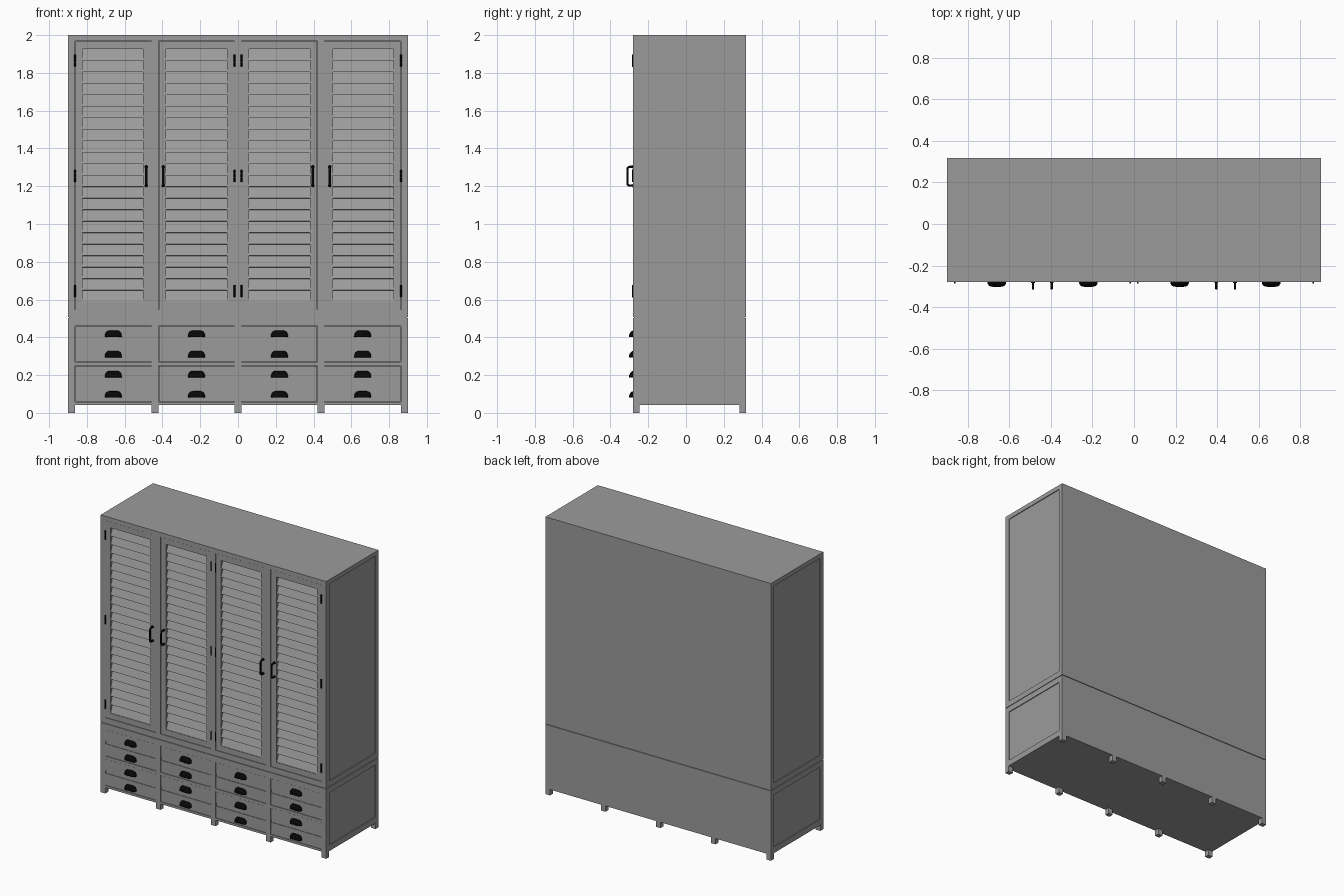
import bpy, bmesh, math
from mathutils import Matrix

if "Cube" in bpy.data.objects:
    bpy.data.objects.remove(bpy.data.objects["Cube"])

W, YF, YB = 0.9, -0.28, 0.317          # half width, front and back planes
POST, SPLIT, BASE, TOP = 0.037, 0.505, 0.042, 2.0
BAYS = [(-0.863, -0.457), (-0.421, -0.018), (0.018, 0.421), (0.457, 0.863)]
POSTS = [(-0.9, -0.863), (-0.457, -0.421), (-0.018, 0.018), (0.421, 0.457), (0.863, 0.9)]

black = bpy.data.materials.new("black_metal")
black.diffuse_color = (0.002, 0.002, 0.002, 1)
black.use_nodes = True
black.node_tree.nodes["Principled BSDF"].inputs["Base Color"].default_value = black.diffuse_color
paint = bpy.data.materials.new("grey_paint")
paint.diffuse_color = (0.33, 0.33, 0.33, 1)
paint.use_nodes = True
paint.node_tree.nodes["Principled BSDF"].inputs["Base Color"].default_value = paint.diffuse_color


def finish(name, bm, mat=paint):
    bmesh.ops.recalc_face_normals(bm, faces=bm.faces)
    me = bpy.data.meshes.new(name)
    bm.to_mesh(me)
    bm.free()
    ob = bpy.data.objects.new(name, me)
    bpy.context.collection.objects.link(ob)
    me.materials.append(mat)
    return ob


def add_box(bm, x0, x1, y0, y1, z0, z1, tilt=0):
    m = (Matrix.Translation(((x0 + x1) / 2, (y0 + y1) / 2, (z0 + z1) / 2))
         @ Matrix.Rotation(tilt, 4, 'X') @ Matrix.Diagonal((x1 - x0, y1 - y0, z1 - z0, 1)))
    bmesh.ops.create_cube(bm, size=1, matrix=m)


def boxes(name, items):
    bm = bmesh.new()
    for b in items:
        add_box(bm, *b)
    return finish(name, bm)


def smooth(ob):
    bpy.ops.object.select_all(action='DESELECT')
    ob.select_set(True)
    bpy.context.view_layer.objects.active = ob
    bpy.ops.object.shade_smooth_by_angle(angle=math.radians(40))


def carcass(name, z0, z1, rail_lo, rail_hi, side_lo, side_hi):
    # boards: bottom, top, back
    i = W - POST
    boxes(name + "_boards", [(-i, i, YF + 0.035, YB, z0, z0 + 0.016),
                             (-i, i, YF + 0.035, YB, z1 - 0.016, z1),
                             (-i, i, YB - 0.015, YB, z0 + 0.016, z1 - 0.016)])
    # face frame: posts and rails
    frame = [(a, b, YF, YF + POST, z0, z1) for a, b in POSTS]
    for a, b in BAYS:
        frame += [(a, b, YF, YF + 0.035, z0, rail_lo), (a, b, YF, YF + 0.035, rail_hi, z1)]
    boxes(name + "_face_frame", frame)
    # framed sides with a recessed panel
    for s, tag in ((-1, "left"), (1, "right")):
        x0, x1 = sorted((s * W, s * (W - POST)))
        p0, p1 = sorted((s * (W - 0.006), s * (W - 0.025)))
        boxes(f"{name}_{tag}_side", [(x0, x1, YB - 0.034, YB, z0, z1),
                                     (x0, x1, YF + POST, YB - 0.034, z0, side_lo),
                                     (x0, x1, YF + POST, YB - 0.034, side_hi, z1),
                                     (p0, p1, YF + POST, YB - 0.034, side_lo, side_hi)])


carcass("lower_case", BASE, SPLIT - 0.002, 0.058, 0.46, 0.085, 0.462)
carcass("upper_case", SPLIT + 0.002, TOP, 0.547, 1.968, 0.547, 1.968)
boxes("case_joint", [(-W + 0.006, W - 0.006, YF + 0.006, YB - 0.006, SPLIT - 0.003, SPLIT + 0.003)])

# feet under every post, front and back
boxes("feet", [(a, b, y, y + 0.034, 0, BASE) for a, b in POSTS for y in (YF, YB - 0.034)])

# middle rail, and slightly recessed strips between paired drawers
g = 0.0015
boxes("drawer_rails", [(a, b, YF, YF + 0.03, 0.25, 0.27) for a, b in BAYS])
boxes("drawer_strips", [(a + g, b - g, YF + 0.006, YF + 0.022, z0, z1) for a, b in BAYS
                        for z0, z1 in ((0.145, 0.167), (0.357, 0.38))])


def cup_pull(name, x, z):
    # open-bottomed shell of quarter-round sections
    secs = [(-0.044, 0.0), (-0.043, 0.4), (-0.039, 0.72), (-0.03, 0.95), (-0.02, 1), (0.02, 1),
            (0.03, 0.95), (0.039, 0.72), (0.043, 0.4), (0.044, 0.0)]
    bm = bmesh.new()
    n = 8
    rows = [[bm.verts.new((x + px, YF + 0.002 - 0.023 * s * math.cos(t), z + 0.033 * s * math.sin(t)))
             for t in (math.pi / 2 * k / n for k in range(n + 1))] for px, s in secs]
    for r, q in zip(rows, rows[1:]):
        for k in range(n):
            bm.faces.new((r[k], q[k], q[k + 1], r[k + 1]))
    bmesh.ops.remove_doubles(bm, verts=bm.verts, dist=1e-5)
    ob = finish(name, bm, black)
    mod = ob.modifiers.new("thickness", 'SOLIDIFY')
    mod.thickness, mod.offset = 0.002, 0
    smooth(ob)


# drawer fronts with cup pulls
DRAWERS = [(0.058 + g, 0.145), (0.167, 0.25 - g), (0.27 + g, 0.357), (0.38, 0.46 - g)]
PULL_Z = [0.081, 0.188, 0.294, 0.402]
for i, (a, b) in enumerate(BAYS):
    for j, (z0, z1) in enumerate(DRAWERS):
        boxes(f"drawer_{i+1}_{j+1}", [(a + g, b - g, YF + 0.002, YF + 0.022, z0, z1)])
        cup_pull(f"cup_pull_{i+1}_{j+1}", (a + b) / 2, PULL_Z[j])


def door_handle(name, x):
    # D-shaped bar swept along a rounded path
    zc, h, r, yo = 1.253, 0.05, 0.014, -0.3105
    pts = [(YF, zc - h)]
    for cz, a0 in ((zc - h + r, -90), (zc + h - r, 0)):
        for k in range(7):
            t = math.radians(a0 + 15 * k)
            pts.append((yo + r - r * math.cos(t), cz + r * math.sin(t)))
    pts.append((YF, zc + h))
    cu = bpy.data.curves.new(name, 'CURVE')
    cu.dimensions = '3D'
    cu.bevel_depth, cu.bevel_resolution, cu.use_fill_caps = 0.006, 3, True
    sp = cu.splines.new('POLY')
    sp.points.add(len(pts) - 1)
    for p, (y, z) in zip(sp.points, pts):
        p.co = (x, y, z, 1)
    ob = bpy.data.objects.new(name, cu)
    bpy.context.collection.objects.link(ob)
    cu.materials.append(black)
    bpy.ops.object.select_all(action='DESELECT')
    ob.select_set(True)
    bpy.context.view_layer.objects.active = ob
    bpy.ops.object.convert(target='MESH')
    smooth(bpy.context.view_layer.objects.active)
    # round rosettes at both ends
    bm = bmesh.new()
    for z in (zc - h, zc + h):
        bmesh.ops.create_cone(bm, cap_ends=True, segments=16, radius1=0.009, radius2=0.009, depth=0.006,
                              matrix=Matrix.Translation((x, YF - 0.001, z)) @ Matrix.Rotation(math.pi / 2, 4, 'X'))
    smooth(finish(name + "_rosettes", bm, black))


def hinges(name, x):
    # three hinges of three knuckles each
    bm = bmesh.new()
    for zc in (0.645, 1.255, 1.865):
        for k in (-1, 0, 1):
            bmesh.ops.create_cone(bm, cap_ends=True, segments=12, radius1=0.0045, radius2=0.0045, depth=0.02,
                                  matrix=Matrix.Translation((x, YF - 0.002, zc + k * 0.0215)))
        bmesh.ops.create_cone(bm, cap_ends=True, segments=8, radius1=0.003, radius2=0.003, depth=0.066,
                              matrix=Matrix.Translation((x, YF - 0.002, zc)))
    smooth(finish(name, bm, black))


# louvred doors
LO, HI, N = 0.589, 1.926, 22
OPEN = [(-0.824, -0.502), (-0.38, -0.058), (0.058, 0.38), (0.502, 0.824)]
HANDLE_X = [-0.486, -0.396, 0.396, 0.486]
HINGE_X = [-0.863, -0.018, 0.018, 0.863]
for i, ((a, b), (c, d)) in enumerate(zip(BAYS, OPEN)):
    y0, y1, z0, z1 = YF + 0.002, YF + 0.036, 0.547 + g, 1.968 - g
    boxes(f"door_frame_{i+1}", [(a + g, c, y0, y1, z0, z1), (d, b - g, y0, y1, z0, z1),
                                (c, d, y0, y1, z0, LO), (c, d, y0, y1, HI, z1)])
    bm = bmesh.new()
    step = (HI - LO) / N
    yc = YF + 0.019
    for k in range(N):
        zc = LO + step * (k + 0.5)
        add_box(bm, c, d, yc - 0.002, yc + 0.002, zc - 0.033, zc + 0.033, math.radians(-22))
    finish(f"door_louvres_{i+1}", bm)
    door_handle(f"door_handle_{i+1}", HANDLE_X[i])
    hinges(f"door_hinges_{i+1}", HINGE_X[i])
